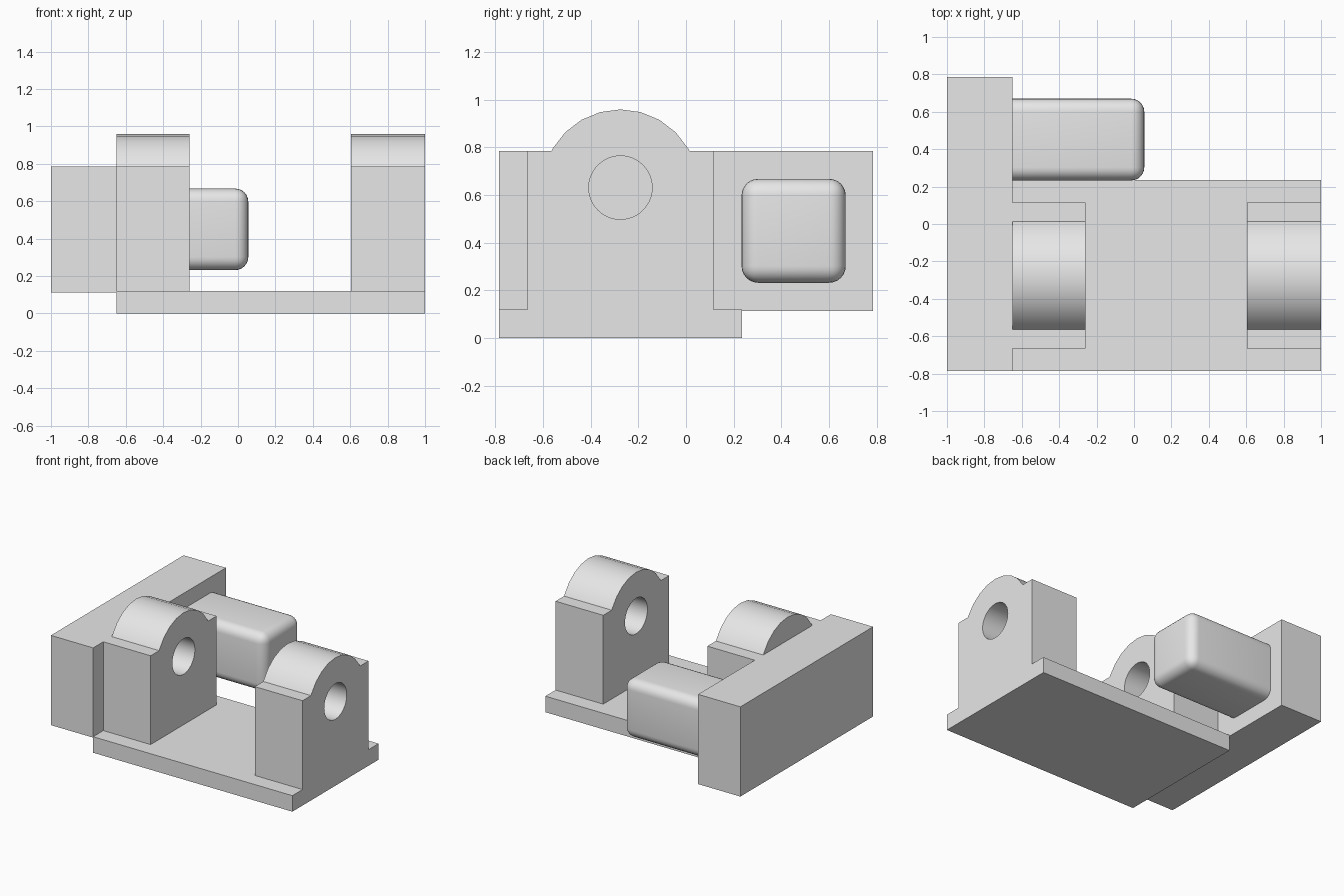
import bpy, math
from mathutils import Matrix

if "Cube" in bpy.data.objects:
    bpy.data.objects.remove(bpy.data.objects["Cube"], do_unlink=True)

GREY = (0.8, 0.8, 0.8, 1)
grey = bpy.data.materials.new("plain_grey")
grey.use_nodes = True
grey.diffuse_color = GREY
grey.node_tree.nodes["Principled BSDF"].inputs["Base Color"].default_value = GREY


def smooth(obj):
    bpy.ops.object.select_all(action="DESELECT")
    obj.select_set(True)
    bpy.context.view_layer.objects.active = obj
    bpy.ops.object.shade_smooth_by_angle(angle=math.radians(30))


def box(name, x, y, z):
    """Box spanning the given (low, high) ranges."""
    spans = (x, y, z)
    bpy.ops.mesh.primitive_cube_add(size=1, location=[sum(s) / 2 for s in spans])
    obj = bpy.context.object
    obj.name = name
    obj.scale = [s[1] - s[0] for s in spans]
    bpy.ops.object.transform_apply(location=False, rotation=False, scale=True)
    obj.data.materials.append(grey)
    return obj


def arc(radius, start, stop, steps):
    """Points on an arc around the bore axis, in the YZ plane."""
    angles = [math.radians(start + (stop - start) * i / steps) for i in range(steps + 1)]
    return [(AXIS_Y + radius * math.cos(a), AXIS_Z + radius * math.sin(a)) for a in angles]


AXIS_Y, AXIS_Z = -0.275, 0.631
CROWN, BORE = 0.328, 0.133
BASE_TOP, SHOULDER = 0.12, 0.785


def lug(name, x0, x1):
    """Bearing block with a rounded crown and a round bore."""
    half_chord = math.sqrt(CROWN ** 2 - (SHOULDER - AXIS_Z) ** 2)
    outline = [(-0.665, BASE_TOP), (0.115, BASE_TOP), (0.115, SHOULDER),
               (AXIS_Y + half_chord, SHOULDER)]
    outline += arc(CROWN, 30, 150, 8)
    outline += [(AXIS_Y - half_chord, SHOULDER), (-0.665, SHOULDER)]
    bore = arc(BORE, 0, 360, 48)[:-1]

    curve = bpy.data.curves.new(name + "_profile", "CURVE")
    curve.dimensions = "2D"
    curve.fill_mode = "BOTH"
    curve.extrude = (x1 - x0) / 2
    for points in (outline, bore):
        spline = curve.splines.new("POLY")
        spline.points.add(len(points) - 1)
        for p, (u, v) in zip(spline.points, points):
            p.co = (u, v, 0, 1)
        spline.use_cyclic_u = True

    obj = bpy.data.objects.new(name, curve)
    bpy.context.collection.objects.link(obj)
    # Stand the profile up in the YZ plane
    obj.matrix_world = Matrix(((0, 0, 1, (x0 + x1) / 2), (1, 0, 0, 0),
                               (0, 1, 0, 0), (0, 0, 0, 1)))
    bpy.ops.object.select_all(action="DESELECT")
    obj.select_set(True)
    bpy.context.view_layer.objects.active = obj
    bpy.ops.object.convert(target="MESH")
    obj = bpy.context.object
    obj.data.materials.clear()
    obj.data.materials.append(grey)
    # Merge cap and side edges into one shell
    bpy.ops.object.mode_set(mode="EDIT")
    bpy.ops.mesh.select_all(action="SELECT")
    bpy.ops.mesh.remove_doubles(threshold=0.0005)
    bpy.ops.mesh.normals_make_consistent(inside=False)
    bpy.ops.object.mode_set(mode="OBJECT")
    smooth(obj)
    return obj


# Base plate and side wall
box("base_plate", (-0.65, 1.0), (-0.785, 0.235), (0, BASE_TOP))
box("side_wall", (-1.0, -0.65), (-0.785, 0.785), (0.113, SHOULDER))

# Pair of bored lugs
lug("inner_lug", -0.65, -0.258)
lug("outer_lug", 0.605, 1.0)

# Rounded block projecting from the wall
block = box("rounded_block", (-0.8, 0.055), (0.233, 0.67), (0.232, 0.668))
bevel = block.modifiers.new("rounded_edges", "BEVEL")
bevel.width = 0.07
bevel.segments = 6
bpy.context.view_layer.objects.active = block
bpy.ops.object.modifier_apply(modifier=bevel.name)
smooth(block)
